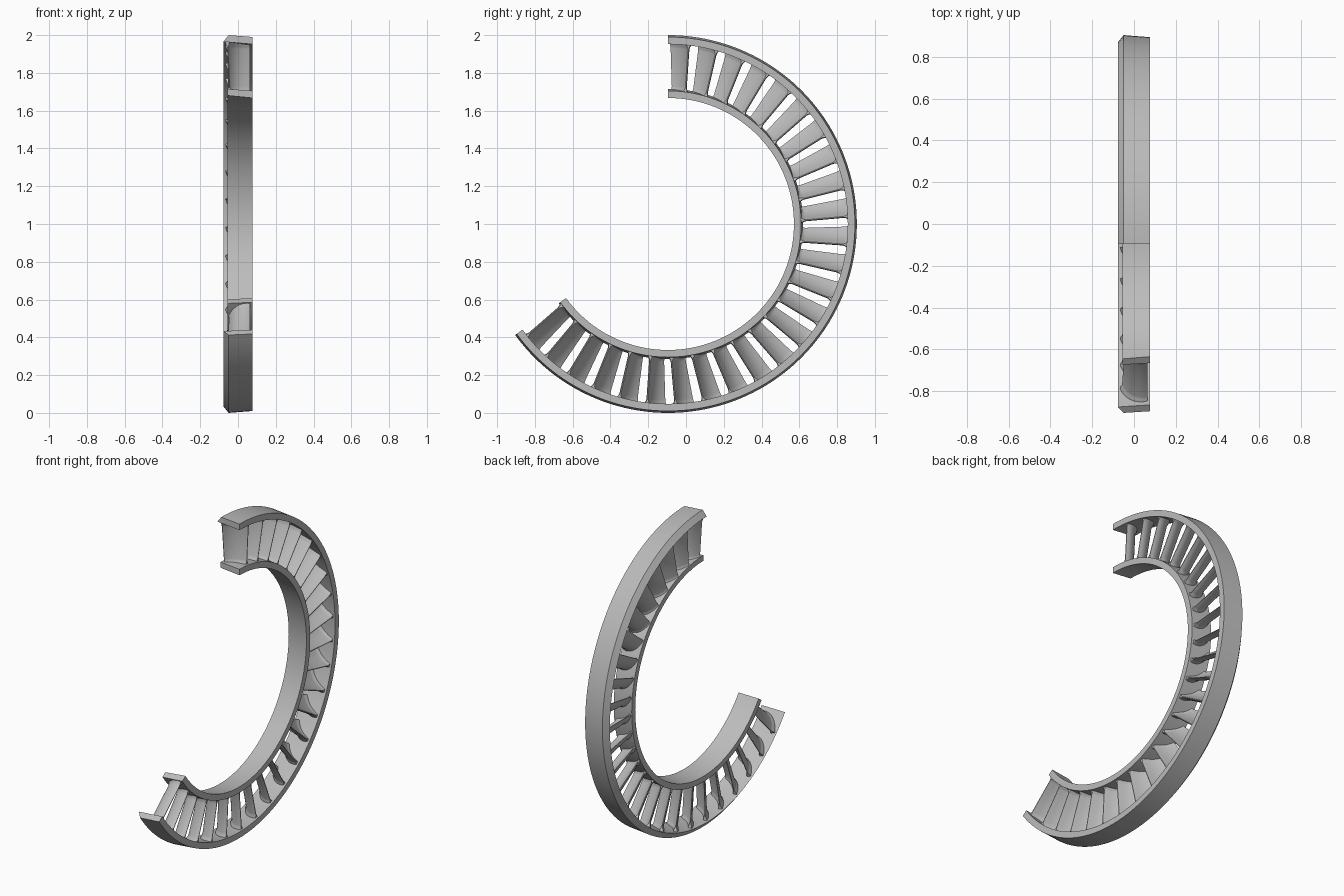
import bpy, bmesh, math
from mathutils import Vector

if "Cube" in bpy.data.objects:
    bpy.data.objects.remove(bpy.data.objects["Cube"])

VANES = 26
PITCH = math.radians(9)
CENTRE_Y = -0.0955

metal = bpy.data.materials.new("grey metal")
metal.use_nodes = True
GREY = (0.5, 0.5, 0.5, 1)
metal.diffuse_color = GREY
metal.node_tree.nodes["Principled BSDF"].inputs["Base Color"].default_value = GREY


def polar(x, r, a):
    """Point at axial x, radius r, angle a clockwise from the top."""
    return Vector((x, CENTRE_Y + r * math.sin(a), 1 + r * math.cos(a)))


def loft(name, sections, smooth_angle):
    """Skin a list of closed loops and cap both ends."""
    bm = bmesh.new()
    loops = [[bm.verts.new(p) for p in s] for s in sections]
    n = len(loops[0])
    for a, b in zip(loops, loops[1:]):
        for i in range(n):
            j = (i + 1) % n
            bm.faces.new((a[i], a[j], b[j], b[i]))
    bm.faces.new(loops[0])
    bm.faces.new(loops[-1])
    bmesh.ops.recalc_face_normals(bm, faces=bm.faces)
    mesh = bpy.data.meshes.new(name)
    bm.to_mesh(mesh)
    bm.free()
    mesh.materials.append(metal)
    obj = bpy.data.objects.new(name, mesh)
    bpy.context.collection.objects.link(obj)
    bpy.ops.object.select_all(action='DESELECT')
    obj.select_set(True)
    bpy.context.view_layer.objects.active = obj
    bpy.ops.object.shade_smooth_by_angle(angle=math.radians(smooth_angle))
    return obj


def band(name, profile):
    """Sweep an (x, radius) profile around the open arc."""
    steps = VANES * 4
    loft(name, [[polar(x, r, PITCH * VANES * i / steps) for x, r in profile]
                for i in range(steps + 1)], 25)


# Outer and inner bands
band("outer_band", [(-0.0775, 0.965), (-0.05, 1.0), (0.0775, 0.99), (0.0775, 0.952)])
band("inner_band", [(-0.055, 0.68), (-0.055, 0.715), (0.0775, 0.705), (0.0775, 0.667)])


def camber(u):
    """Curved centre line: steep at the thin edge, axial at the blunt edge."""
    return u * u * 0.35 + u * 0.65, 1 - (1 - u) ** 1.9


def vane_section(r, start, flare):
    """Airfoil loop at radius r; flare thickens it into the band fillet."""
    k = (r - 0.70) / 0.26
    x0, x1 = -0.044 - 0.012 * k, 0.064
    t0, t1 = 0.022 - 0.008 * k, 0.092 + 0.018 * k
    upper, lower = [], []
    count = 10
    for i in range(count + 1):
        u = i / count
        cx, ct = camber(u)
        ax, at = camber(u - 0.01)
        bx, bt = camber(min(u + 0.01, 1))
        x, t = x0 + (x1 - x0) * cx, t0 + (t1 - t0) * ct
        d = Vector(((bx - ax) * (x1 - x0), (bt - at) * (t1 - t0))).normalized()
        # Thickness grows towards the blunt edge, then rounds off
        w = 0.002 + 0.009 * math.sin(math.pi * u ** 1.5) ** 0.7 if 0 < u < 1 else 0.002
        w += flare
        upper.append((x - d.y * w, t + d.x * w))
        lower.append((x + d.y * w, t - d.x * w))
    return [polar(x, r, start + t / r) for x, t in upper + lower[::-1]]


# Guide vanes, flared where they meet the bands
STATIONS = [(0.697, 0.010), (0.712, 0.007), (0.718, 0.003), (0.73, 0.0), (0.83, 0.0),
            (0.93, 0.0), (0.943, 0.003), (0.95, 0.007), (0.968, 0.010)]
for v in range(VANES):
    loft(f"guide_vane_{v + 1}",
         [vane_section(r, v * PITCH, f) for r, f in STATIONS], 50)
